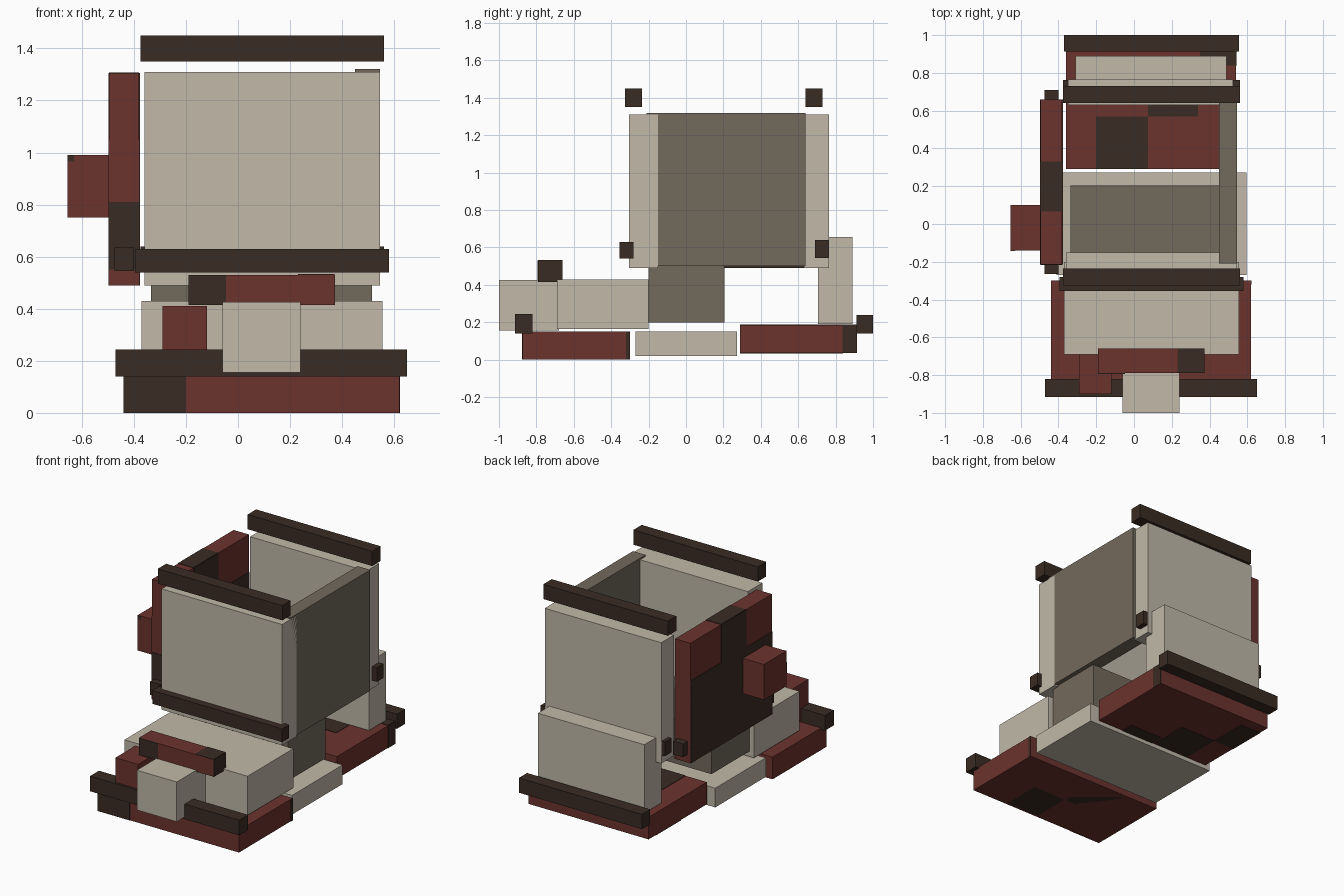
import bpy
from mathutils import Vector

cube = bpy.data.objects.get("Cube")
if cube:
    bpy.data.objects.remove(cube, do_unlink=True)


def material(name, r, g, b):
    m = bpy.data.materials.new(name)
    m.use_nodes = True
    m.diffuse_color = (r, g, b, 1)
    m.node_tree.nodes["Principled BSDF"].inputs["Base Color"].default_value = (r, g, b, 1)
    return m


BEIGE = material("beige", .533, .485, .397)
RED = material("brick red", .150, .033, .027)
DARK = material("dark brown", .042, .025, .017)
TAUPE = material("taupe", .171, .144, .107)


def box(name, mat, x, y, z):
    """Box between the (low, high) pairs on each axis."""
    lo, hi = (Vector(v) for v in zip(x, y, z))
    bpy.ops.mesh.primitive_cube_add(size=1, location=(lo + hi) / 2)
    ob = bpy.context.object
    ob.name = name
    ob.scale = hi - lo
    bpy.ops.object.transform_apply(location=False, rotation=False, scale=True)
    ob.data.materials.append(mat)
    return ob


def patch(name, x, y, z):
    """Thin dark plate: a single number marks the axis it lies flat on."""
    span = [(v - .003, v + .003) if isinstance(v, float) else v for v in (x, y, z)]
    return box(name, DARK, *span)


# Floor slabs
box("front_slab", RED, (-.44, .62), (-.875, -.30), (0, .15))
box("middle_floor", BEIGE, (-.41, .595), (-.27, .272), (.02, .15))
box("rear_slab", RED, (-.36, .54), (.29, .915), (.035, .185))

# Front block, nose and trim
box("front_block", BEIGE, (-.37, .555), (-.69, -.20), (.165, .43))
box("nose", BEIGE, (-.06, .24), (-1, -.68), (.155, .425))
box("front_side_box", RED, (-.29, -.12), (-.90, -.66), (.165, .41))
box("nose_top_bar", RED, (-.19, .37), (-.79, -.66), (.415, .53))
box("front_bumper", DARK, (-.47, .65), (-.915, -.82), (.14, .243))
box("rear_bumper", DARK, (-.37, .555), (.912, 1), (.14, .24))

# Central column and open-topped cabin
box("column", TAUPE, (-.335, .515), (-.20, .205), (.20, .50))
box("front_wall", BEIGE, (-.36, .545), (-.305, -.15), (.49, 1.31))
box("rear_wall", BEIGE, (-.35, .525), (.63, .765), (.49, 1.31))
box("left_wall", TAUPE, (.45, .545), (-.21, .64), (.50, 1.32))
box("right_wall", RED, (-.495, -.38), (-.215, .66), (.49, 1.305))
box("right_wall_box", RED, (-.655, -.49), (-.14, .10), (.75, .99))
box("rear_block", BEIGE, (-.31, .49), (.705, .89), (.19, .655))

# Cabin rails
box("front_top_rail", DARK, (-.375, .56), (-.325, -.235), (1.35, 1.45))
box("rear_top_rail", DARK, (-.375, .56), (.64, .73), (1.35, 1.45))
box("front_lower_rail", DARK, (-.395, .58), (-.355, -.28), (.54, .63))
box("rear_lower_rail", DARK, (-.375, .56), (.69, .762), (.545, .64))
box("right_lower_rail", DARK, (-.475, -.40), (-.265, .71), (.545, .635))

# Dark patches on the right wall
for side, px in (("outer", -.495), ("inner", -.38)):
    patch(f"right_wall_{side}_column", px, (.065, .33), (1.05, 1.305))
    patch(f"right_wall_{side}_band", px, (-.215, .66), (.49, 1.05))
patch("right_wall_top_patch", (-.495, -.38), (.065, .33), 1.305)
patch("right_wall_front_patch", (-.495, -.38), -.215, (.55, .81))
patch("right_wall_box_corner", (-.655, -.63), -.14, (.965, .99))

# Dark patches on the nose bar
patch("nose_bar_front_patch", (-.19, -.047), -.79, (.415, .53))
patch("nose_bar_top_patch", (.23, .37), (-.79, -.66), .53)
patch("nose_bar_end_patch", .37, (-.79, -.66), (.415, .53))

# Dark patches on the front slab
patch("front_slab_front_patch", (-.44, -.20), -.875, (0, .15))
patch("front_slab_side_patch", .62, (-.32, -.30), (0, .15))
patch("front_slab_under_patch_a", (.09, .345), (-.86, -.59), .003)
patch("front_slab_under_patch_b", (-.18, .08), (-.59, -.33), .003)

# Dark patches on the rear slab
patch("rear_slab_top_patch_a", (-.20, .075), (.29, .57), .185)
patch("rear_slab_top_patch_b", (.075, .34), (.57, .84), .185)
patch("rear_slab_top_patch_c", (.35, .54), (.84, .915), .185)
patch("rear_slab_side_patch", .54, (.837, .915), (.035, .185))
patch("rear_slab_under_patch_a", (-.20, .075), (.30, .57), .035)
patch("rear_slab_under_patch_b", (.09, .34), (.29, .38), .035)
patch("rear_slab_under_patch_c", (-.36, -.20), (.57, .84), .035)
